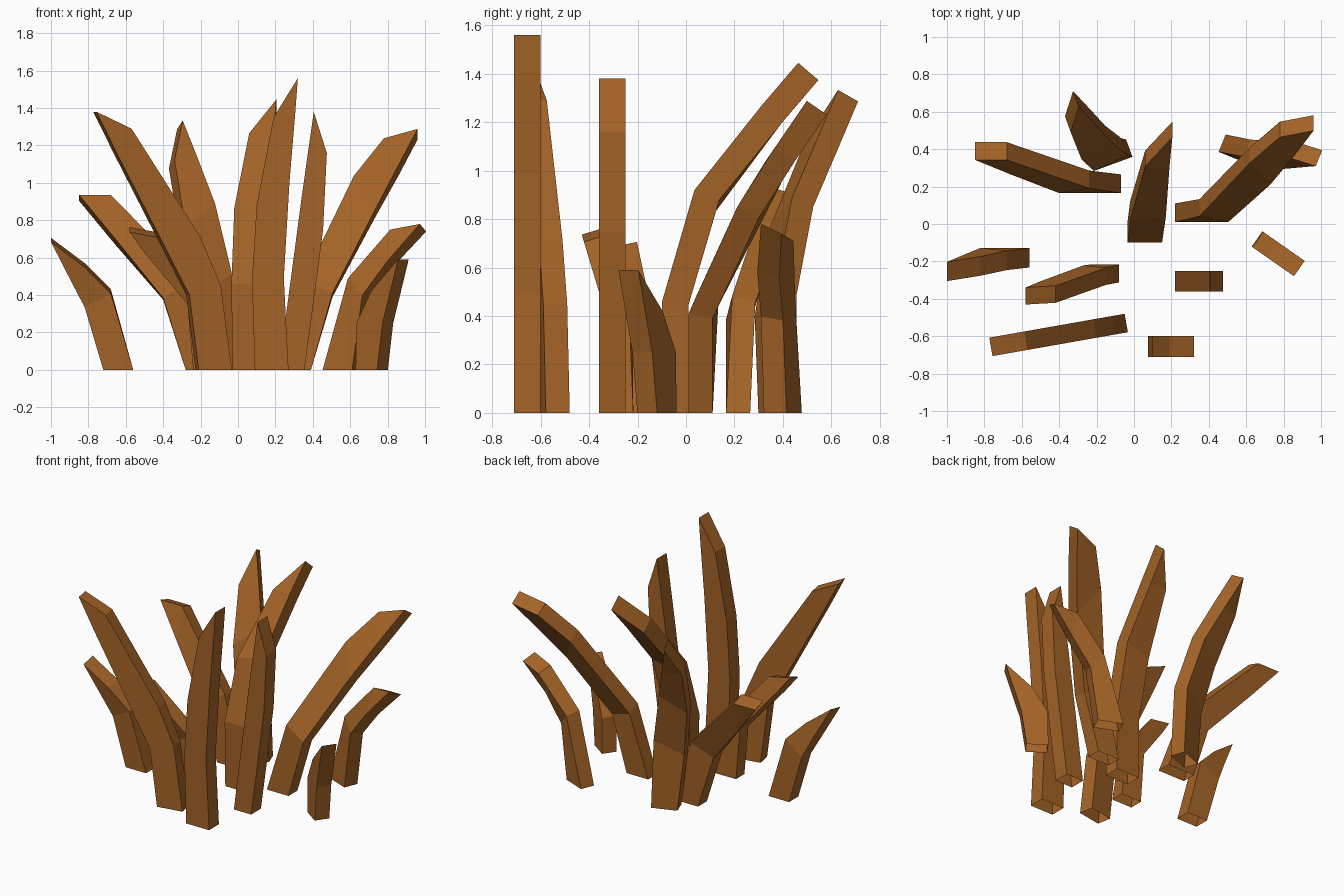
import bpy
import bmesh
from math import cos, sin, radians, hypot

if "Cube" in bpy.data.objects:
    bpy.data.objects.remove(bpy.data.objects["Cube"], do_unlink=True)

BROWN = (0.37, 0.125, 0.02, 1.0)
brown = bpy.data.materials.new("dry brown")
brown.use_nodes = True
brown.diffuse_color = BROWN
brown.node_tree.nodes["Principled BSDF"].inputs["Base Color"].default_value = BROWN


def sideways(bend, z):
    """Piecewise linear sideways drift of a blade at height z."""
    points = [(0, 0)] + bend
    for (z0, v0), (z1, v1) in zip(points, points[1:]):
        if z <= z1 or (z1, v1) == points[-1]:
            return v0 + (v1 - v0) * (z - z0) / (z1 - z0)
    return 0


def blade(name, origin, left, right, tip, heading=0, bend=(), width=0.105):
    """Bent blade: left and right edges (u, z) meet in a sharp tip, open at the ground."""
    bend = list(bend)
    c, s = cos(radians(heading)), sin(radians(heading))
    bm = bmesh.new()

    def pair(point):
        # front and back vertex, square to the drift of the blade
        u, z = point
        v = slope = 0
        if bend:
            v = sideways(bend, z)
            if z > 0:
                slope = (sideways(bend, z + 0.05) - sideways(bend, z - 0.05)) / 0.1
        length = hypot(1, slope)
        verts = []
        for side in (-width / 2, width / 2):
            w = v + side / length
            verts.append(bm.verts.new((origin[0] + u * c - w * s,
                                       origin[1] + u * s + w * c,
                                       z - side * slope / length)))
        return verts

    lefts = [pair(p) for p in left]
    rights = [pair(p) for p in right]
    end = pair(tip)
    for l0, l1, r0, r1 in zip(lefts, lefts[1:], rights, rights[1:]):
        bm.faces.new((l0[0], r0[0], r1[0], l1[0]))
        bm.faces.new((l0[1], l1[1], r1[1], r0[1]))
        bm.faces.new((l0[0], l1[0], l1[1], l0[1]))
        bm.faces.new((r0[0], r0[1], r1[1], r1[0]))
    l, r = lefts[-1], rights[-1]
    bm.faces.new((l[0], r[0], end[0]))
    bm.faces.new((l[1], end[1], r[1]))
    bm.faces.new((l[0], end[0], end[1], l[1]))
    bm.faces.new((r[0], r[1], end[1], end[0]))
    bmesh.ops.recalc_face_normals(bm, faces=bm.faces)
    mesh = bpy.data.meshes.new(name)
    bm.to_mesh(mesh)
    bm.free()
    mesh.materials.append(brown)
    obj = bpy.data.objects.new(name, mesh)
    bpy.context.collection.objects.link(obj)


# front row
blade("front_tall_blade", (0, -0.655),
      left=[(0.09, 0), (0.075, 0.48), (0.1, 0.88), (0.19, 1.35)],
      right=[(0.27, 0), (0.245, 0.49), (0.275, 1.0), (0.305, 1.36)],
      tip=(0.32, 1.56), width=0.11)
blade("front_right_blade", (-0.13, -0.545), heading=10,
      left=[(-0.09, 0), (-0.14, 0.4), (-0.27, 0.65), (-0.53, 1.15)],
      right=[(0.09, 0), (0.03, 0.45), (-0.08, 0.71), (-0.455, 1.29)],
      tip=(-0.645, 1.38), width=0.1)
blade("front_left_blade", (0, -0.305),
      left=[(0.22, 0), (0.255, 0.28), (0.34, 0.92), (0.375, 1.17)],
      right=[(0.355, 0), (0.4, 0.33), (0.455, 0.75), (0.475, 1.16)],
      tip=(0.405, 1.38), width=0.11)

# side blades
blade("right_short_blade", (0, -0.265),
      left=[(-0.24, 0), (-0.27, 0.36), (-0.5, 0.64)],
      right=[(-0.08, 0), (-0.15, 0.4), (-0.42, 0.72)],
      tip=(-0.58, 0.75), bend=[(0.35, 0), (0.75, -0.12)], width=0.095)
blade("right_outer_blade", (0, -0.18),
      left=[(-0.72, 0), (-0.82, 0.34), (-0.89, 0.48)],
      right=[(-0.56, 0), (-0.68, 0.42), (-0.82, 0.56)],
      tip=(-1.0, 0.695), bend=[(0.35, 0), (0.7, -0.075)])
blade("left_outer_blade", (0.715, -0.12), heading=-35,
      left=[(-0.07, 0), (-0.065, 0.25), (0.03, 0.42)],
      right=[(0.07, 0), (0.105, 0.25), (0.15, 0.4)],
      tip=(0.206, 0.59), width=0.1)

# centre and back blades
blade("centre_blade", (0, -0.045),
      left=[(-0.03, 0), (-0.035, 0.45), (-0.02, 0.85), (0.06, 1.23)],
      right=[(0.15, 0), (0.15, 0.45), (0.17, 0.9), (0.19, 1.23)],
      tip=(0.205, 1.41), bend=[(0.45, 0), (0.93, 0.14), (1.41, 0.55)], width=0.11)
blade("left_long_blade", (0, 0.06),
      left=[(0.22, 0), (0.35, 0.46), (0.62, 1.01), (0.78, 1.21)],
      right=[(0.39, 0), (0.505, 0.4), (0.73, 0.83), (0.86, 1.07)],
      tip=(0.96, 1.26), bend=[(0.4, 0), (0.88, 0.22), (1.26, 0.48)], width=0.1)
blade("left_back_blade", (0.55, 0.4), heading=-22,
      left=[(-0.085, 0), (0.05, 0.48), (0.26, 0.73)],
      right=[(0.085, 0), (0.14, 0.39), (0.27, 0.57)],
      tip=(0.425, 0.76), bend=[(0.35, 0), (0.6, 0.05), (0.76, 0.12)], width=0.1)
blade("right_back_blade", (0, 0.215),
      left=[(-0.28, 0), (-0.4, 0.38), (-0.66, 0.69)],
      right=[(-0.07, 0), (-0.24, 0.47), (-0.68, 0.92)],
      tip=(-0.85, 0.92), bend=[(0.4, 0), (0.92, 0.175)], width=0.1)
blade("back_blade", (-0.11, 0.375), heading=20,
      left=[(-0.085, 0), (-0.13, 0.4), (-0.17, 0.75), (-0.175, 1.1)],
      right=[(0.09, 0), (0.07, 0.5), (0.01, 0.87), (-0.04, 1.1)],
      tip=(-0.088, 1.31), bend=[(0.45, 0), (0.87, 0.11), (1.31, 0.345)], width=0.1)
